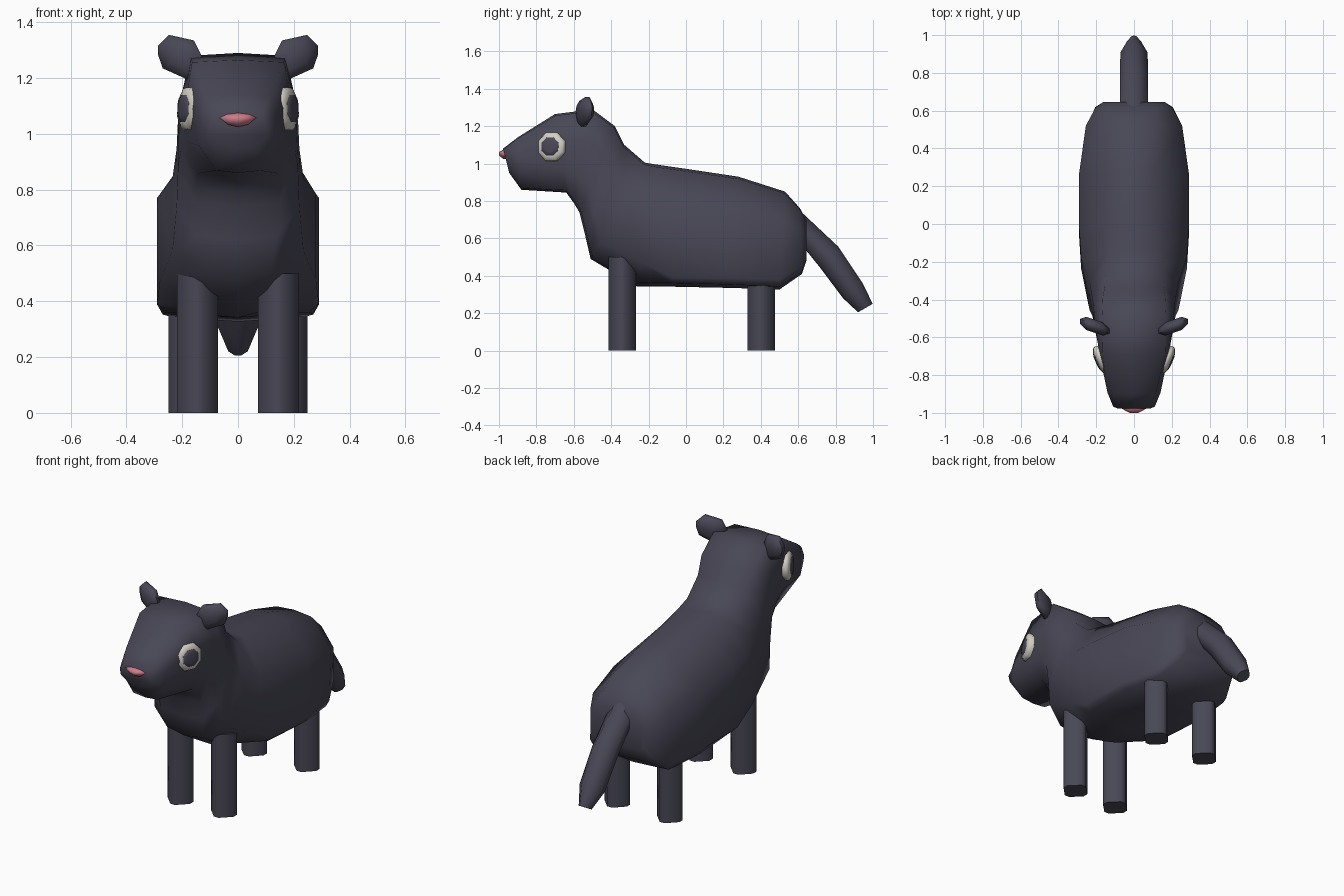
import bpy, bmesh, math
from mathutils import Vector, Matrix

cube = bpy.data.objects.get("Cube")
if cube:
    bpy.data.objects.remove(cube, do_unlink=True)


def material(name, rgb):
    m = bpy.data.materials.new(name)
    m.use_nodes = True
    m.diffuse_color = (*rgb, 1)
    b = m.node_tree.nodes["Principled BSDF"]
    b.inputs["Base Color"].default_value = (*rgb, 1)
    b.inputs["Roughness"].default_value = 0.8
    return m


FUR = material("dark slate fur", (0.065, 0.063, 0.092))
CREAM = material("cream", (0.64, 0.62, 0.54))
PINK = material("pink", (0.60, 0.20, 0.25))


def loft(name, rings, mat, angle):
    """Skin a list of closed point rings, cap both ends and smooth below the angle."""
    bm = bmesh.new()
    loops = [[bm.verts.new(p) for p in ring] for ring in rings]
    n = len(loops[0])
    for a, b in zip(loops, loops[1:]):
        for i in range(n):
            j = (i + 1) % n
            bm.faces.new((a[i], a[j], b[j], b[i]))
    bm.faces.new(loops[0])
    bm.faces.new(loops[-1][::-1])
    bmesh.ops.recalc_face_normals(bm, faces=bm.faces)
    me = bpy.data.meshes.new(name)
    bm.to_mesh(me)
    bm.free()
    me.materials.append(mat)
    ob = bpy.data.objects.new(name, me)
    bpy.context.collection.objects.link(ob)
    bpy.ops.object.select_all(action='DESELECT')
    ob.select_set(True)
    bpy.context.view_layer.objects.active = ob
    bpy.ops.object.shade_smooth_by_angle(angle=math.radians(angle))


def section(yt, zt, yb, zb, wt, wm, wb, lo, hi=0.68, top=0.98, bottom=0.03):
    """Symmetric ring between a top point and a bottom point."""
    half = [(0, 1), (wt, top), (wm, hi), (wm, lo), (wb, bottom), (0, 0)]
    pts = half + [(-x, t) for x, t in half[-2:0:-1]]
    return [(x, yb + (yt - yb) * t, zb + (zt - zb) * t) for x, t in pts]


# Body, neck and head as one skin from muzzle to rump
body = [
    (-0.978, 1.08, -0.945, 0.95, 0.085, 0.11, 0.06, 0.35),
    (-0.90, 1.14, -0.88, 0.86, 0.115, 0.14, 0.08, 0.35),
    (-0.70, 1.265, -0.64, 0.845, 0.165, 0.185, 0.145, 0.3),
    (-0.50, 1.29, -0.60, 0.79, 0.17, 0.205, 0.15, 0.3),
    (-0.38, 1.20, -0.57, 0.74, 0.165, 0.215, 0.15, 0.3),
    (-0.33, 1.10, -0.54, 0.62, 0.155, 0.22, 0.14, 0.25),
    (-0.22, 1.005, -0.51, 0.49, 0.15, 0.235, 0.12, 0.18),
    (-0.14, 0.992, -0.26, 0.342, 0.14, 0.28, 0.08, 0.2),
    (0.0, 0.972, -0.08, 0.342, 0.12, 0.29, 0.255, 0.08),
    (0.28, 0.93, 0.25, 0.335, 0.105, 0.29, 0.27, 0.09),
    (0.53, 0.85, 0.50, 0.327, 0.115, 0.255, 0.235, 0.1),
    (0.61, 0.76, 0.62, 0.41, 0.13, 0.205, 0.18, 0.12),
]
rump = [(x * 0.8, 0.645, 0.6 + (z - 0.6) * 0.6) for x, y, z in section(*body[-1])]
loft("body_and_head", [section(*r) for r in body] + [rump], FUR, 80)

# Tail hanging back and down
tail = [
    (0.57, 0.785, 0.55, 0.65, 0.03, 0.075, 0.035),
    (0.815, 0.555, 0.72, 0.44, 0.035, 0.075, 0.035),
    (0.945, 0.36, 0.84, 0.28, 0.035, 0.072, 0.035),
    (0.998, 0.25, 0.92, 0.205, 0.012, 0.035, 0.012),
]
loft("tail", [section(*r, 0.35, 0.65, 0.95) for r in tail], FUR, 60)


def leg(name, x, y, height):
    """Post with a diamond plan and blunted corners."""
    h, c = 0.074, 0.016
    outline = [(h, -c), (h, c), (c, h), (-c, h), (-h, c), (-h, -c), (-c, -h), (c, -h)]
    loft(name, [[(x + a, y + b, z) for a, b in outline] for z in (0, height)], FUR, 60)


# Ear outline in front view (x, z)
ear_outline = [(0.13, 1.28), (0.158, 1.335), (0.248, 1.355), (0.287, 1.315),
               (0.287, 1.285), (0.27, 1.235), (0.17, 1.19)]
ear_mid = Vector((0.21, 1.28))


def ear(name, s):
    rings = []
    for dy, k in ((-0.035, 0.55), (-0.012, 1), (0.012, 1), (0.035, 0.55)):
        ring = []
        for p in ear_outline:
            x, z = ear_mid + (Vector(p) - ear_mid) * k
            ring.append((s * x, -0.567 + (x - 0.13) * 0.33 + dy, z))
        rings.append(ring)
    loft(name, rings, FUR, 60)


def eye(side, s):
    """Sloped cream rim around a dark domed pupil, turned slightly forward."""
    normal = Vector((s * 0.91, -0.39, 0.05)).normalized()
    turn = normal.to_track_quat('Z', 'Y').to_matrix().to_4x4()
    place = Matrix.Translation((s * 0.178, -0.72, 1.09)) @ turn

    def circle(r, depth):
        return [place @ Vector((r * math.cos(a), r * math.sin(a), depth))
                for a in (math.tau * (i + 0.5) / 8 for i in range(8))]
    loft(side + "_eye_rim", [circle(0.076, -0.04), circle(0.083, 0), circle(0.076, 0.012),
                             circle(0.054, 0.02)], CREAM, 60)
    loft(side + "_pupil", [circle(0.054, 0.018), circle(0.052, 0.022),
                           circle(0.03, 0.026)], FUR, 60)


for side, s in (("left", 1), ("right", -1)):
    leg(side + "_front_leg", s * 0.145, -0.34, 0.50)
    leg(side + "_rear_leg", s * 0.175, 0.403, 0.46)
    ear(side + "_ear", s)
    eye(side, s)

# Nose: small tapered wedge on the muzzle tip
nose_outline = [(-0.066, 1.058), (-0.04, 1.07), (0, 1.075), (0.04, 1.07),
                (0.066, 1.058), (0.035, 1.033), (0, 1.025), (-0.035, 1.033)]
loft("nose", [[(x * k, y, 1.053 + (z - 1.053) * k) for x, z in nose_outline]
              for y, k in ((-0.95, 1), (-0.977, 1), (-1.0, 0.35))], PINK, 80)
